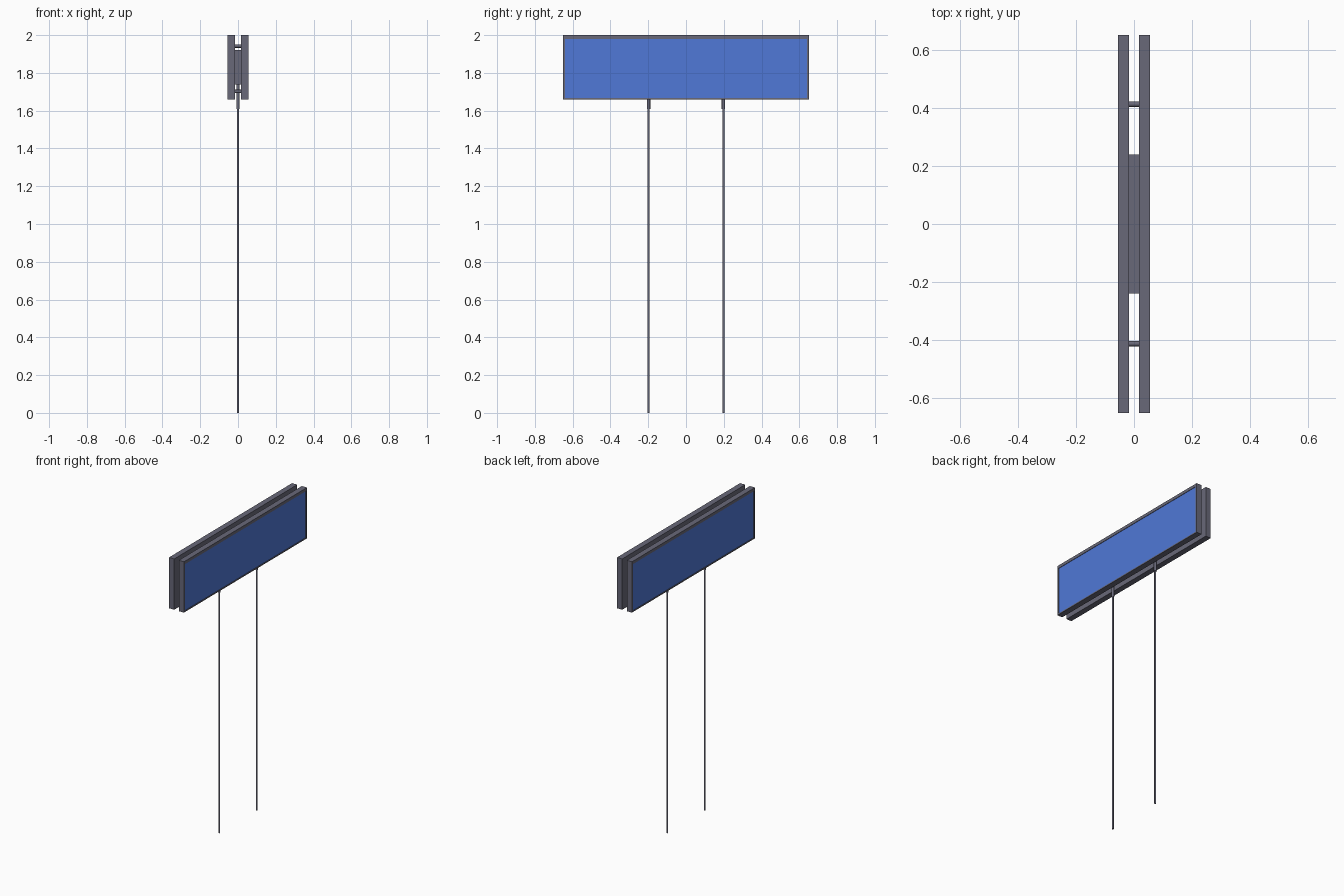
import bpy, bmesh
from mathutils import Matrix, Vector

if "Cube" in bpy.data.objects:
    bpy.data.objects.remove(bpy.data.objects["Cube"])


def material(name, rgb):
    m = bpy.data.materials.new(name)
    m.diffuse_color = (*rgb, 1)
    m.use_nodes = True
    m.node_tree.nodes["Principled BSDF"].inputs["Base Color"].default_value = m.diffuse_color
    return m


GREY = material("slate grey", (0.14, 0.14, 0.19))
BLUE = material("screen blue", (0.08, 0.19, 0.68))


def finish(name, bm, mats):
    bmesh.ops.recalc_face_normals(bm, faces=bm.faces)
    me = bpy.data.meshes.new(name)
    bm.to_mesh(me)
    bm.free()
    for m in mats:
        me.materials.append(m)
    ob = bpy.data.objects.new(name, me)
    bpy.context.collection.objects.link(ob)
    return ob


def box_mesh(lo, hi):
    lo, hi = Vector(lo), Vector(hi)
    bm = bmesh.new()
    bmesh.ops.create_cube(bm, size=1, matrix=Matrix.Translation((lo + hi) / 2)
                          @ Matrix.Diagonal((*(hi - lo), 1)))
    return bm


def rod(name, centre, radius, length, axis="Z", sides=12):
    bm = bmesh.new()
    rot = Matrix.Rotation(1.5707963, 4, "Y") if axis == "X" else Matrix()
    bmesh.ops.create_cone(bm, cap_ends=True, segments=sides, radius1=radius,
                          radius2=radius, depth=length,
                          matrix=Matrix.Translation(centre) @ rot)
    ob = finish(name, bm, [GREY])
    for p in ob.data.polygons:
        p.use_smooth = len(p.vertices) == 4
    for e in ob.data.edges:  # keep the cap rims sharp
        a, b = (ob.data.vertices[i].co for i in e.vertices)
        d = (a - b).normalized()
        e.use_edge_sharp = abs(d.x if axis == "X" else d.z) < 0.5


# two back-to-back display panels, each with a slightly recessed screen
for side, label in ((1, "right"), (-1, "left")):
    xs = sorted((side * 0.017, side * 0.055))
    bm = box_mesh((xs[0], -0.65, 1.66), (xs[1], 0.65, 2.0))
    outer = max(bm.faces, key=lambda f: side * f.calc_center_median().x)
    bmesh.ops.inset_region(bm, faces=[outer], thickness=0.015)
    for v in outer.verts:
        v.co.z = 1.98 if v.co.z > 1.83 else 1.668
    step = bmesh.ops.extrude_discrete_faces(bm, faces=[outer])["faces"][0]
    for v in step.verts:
        v.co.x -= side * 0.003
    step.material_index = 1
    finish(label + "_display_panel", bm, [GREY, BLUE])

# central mounting block between the panels
finish("mounting_block", box_mesh((-0.018, -0.24, 1.738), (0.018, 0.24, 1.922)), [GREY])

for y, label in ((-1, "front"), (1, "rear")):
    # support pole and the sleeve joining it to the block
    rod(label + "_pole", (0, y * 0.198, 0.83), 0.006, 1.66)
    rod(label + "_sleeve", (0, y * 0.198, 1.675), 0.009, 0.13)
    # spacers tying the panels together
    for z, level in ((1.942, "upper"), (1.702, "lower")):
        rod(f"{label}_{level}_spacer", (0, y * 0.412, z), 0.009, 0.036, "X")
